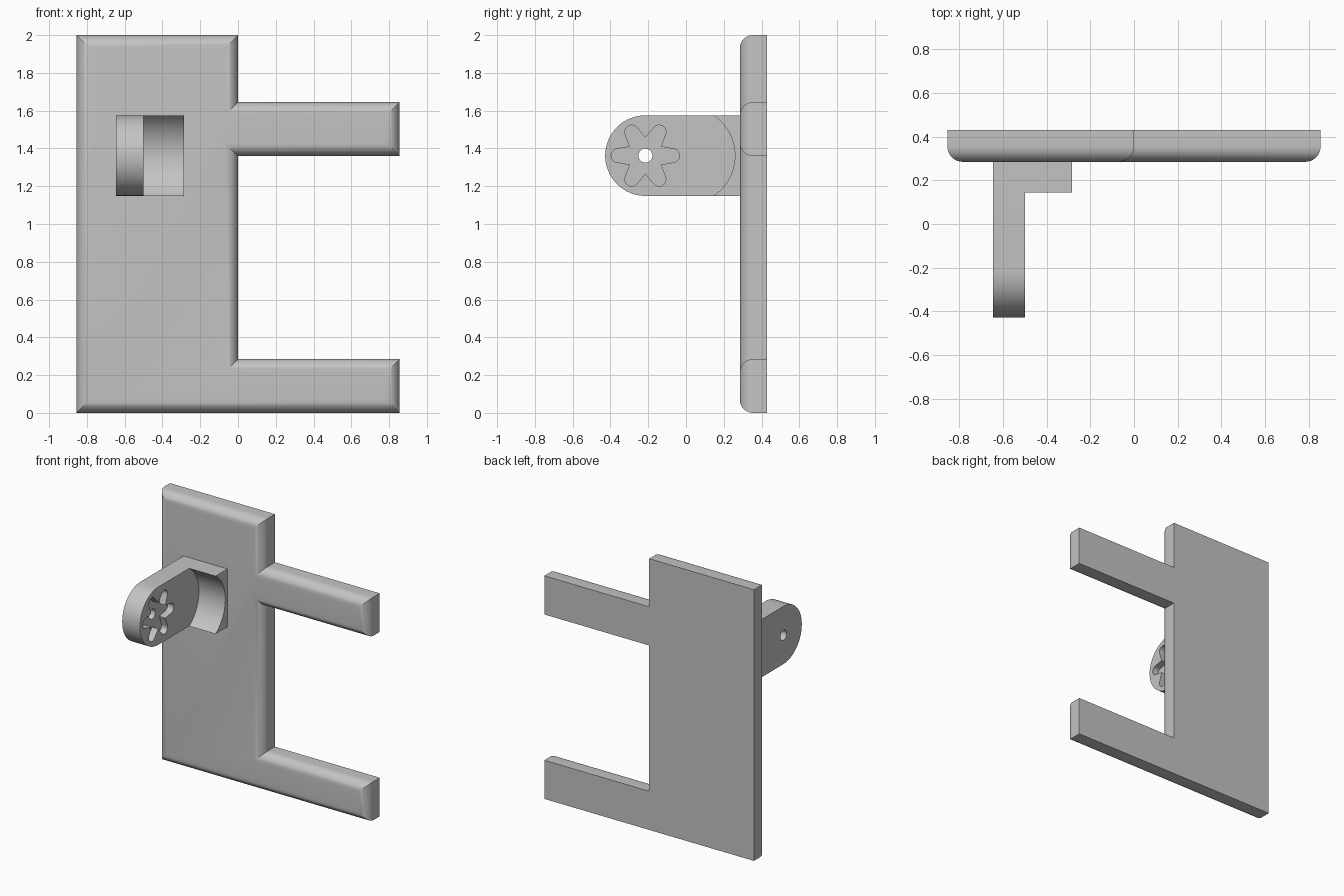
import bpy, bmesh
from math import sin, cos, pi, radians, asin
from mathutils import Vector, Matrix

cube = bpy.data.objects.get("Cube")
if cube:
    bpy.data.objects.remove(cube, do_unlink=True)

# Single matte grey
grey = bpy.data.materials.new("plain grey")
grey.use_nodes = True
grey.diffuse_color = (0.55, 0.55, 0.55, 1)
grey.node_tree.nodes["Principled BSDF"].inputs["Base Color"].default_value = grey.diffuse_color


def prism(name, outline, start, end, axis, round_start=0.0):
    """Extrude a 2D outline along x (outline is y, z) or y (outline is x, z)."""
    def place(p, d):
        return (d, p[0], p[1]) if axis == "x" else (p[0], d, p[1])
    bm = bmesh.new()
    near = [bm.verts.new(place(p, start)) for p in outline]
    far = [bm.verts.new(place(p, end)) for p in outline]
    front = bm.faces.new(near)
    bm.faces.new(far[::-1])
    n = len(outline)
    for i in range(n):
        j = (i + 1) % n
        bm.faces.new((near[j], near[i], far[i], far[j]))
    bmesh.ops.recalc_face_normals(bm, faces=bm.faces)
    if round_start:
        bmesh.ops.bevel(bm, geom=list(front.edges), offset=round_start,
                        offset_type="OFFSET", segments=10, profile=0.5, affect="EDGES")
    mesh = bpy.data.meshes.new(name)
    bm.to_mesh(mesh)
    bm.free()
    mesh.materials.append(grey)
    obj = bpy.data.objects.new(name, mesh)
    bpy.context.collection.objects.link(obj)
    return obj


def arc(cy, cz, r, a0, a1, steps):
    return [(cy + r * cos(a0 + (a1 - a0) * i / steps),
             cz + r * sin(a0 + (a1 - a0) * i / steps)) for i in range(steps + 1)]


def cut(obj, cutter):
    """Subtract the cutter, bake the result and drop the cutter."""
    cutter.hide_render = True
    mod = obj.modifiers.new("cut", "BOOLEAN")
    mod.operation = "DIFFERENCE"
    mod.solver = "EXACT"
    mod.object = cutter
    deps = bpy.context.evaluated_depsgraph_get()
    baked = bpy.data.meshes.new_from_object(obj.evaluated_get(deps))
    obj.modifiers.clear()
    obj.data = baked
    bpy.data.objects.remove(cutter, do_unlink=True)


# Back plate with two side arms, rounded along its front edges
W, PLATE_FRONT, PLATE_BACK = 0.855, 0.285, 0.43
outline = [(-W, 0), (W, 0), (W, 0.285), (0, 0.285), (0, 1.36),
           (W, 1.36), (W, 1.645), (0, 1.645), (0, 2), (-W, 2)]
plate = prism("back_plate", outline, PLATE_FRONT, PLATE_BACK, "y", round_start=0.07)

# Bracket arm with a rounded end
CY, CZ, R = -0.215, 1.362, 0.213
LEFT, RIGHT = -0.645, -0.5
profile = arc(CY, CZ, R, pi / 2, 3 * pi / 2, 40)
profile += [(PLATE_FRONT, CZ - R), (PLATE_FRONT, CZ + R)]
bracket = prism("bracket_arm", profile, LEFT, RIGHT, "x")

# Six-pointed recess and the through hole
star = []
for k in range(6):
    turn = Matrix.Rotation(k * pi / 3, 2)
    lobe = arc(0.145, 0, 0.036, -radians(80), radians(80), 12)
    notch = (0.095 * cos(pi / 6), 0.095 * sin(pi / 6))
    star += [turn @ Vector(p) for p in lobe + [notch]]
star = [(CY + p.x, CZ + p.y) for p in star]
cut(bracket, prism("recess_cutter", star, RIGHT - 0.05, RIGHT + 0.05, "x"))
cut(bracket, prism("hole_cutter", arc(CY, CZ, 0.037, 0, 2 * pi * 31 / 32, 31),
                   LEFT - 0.1, RIGHT + 0.1, "x"))

# Foot beside the arm, hollowed by a cylindrical scoop
scoop_r = 0.256
half = asin(R / scoop_r)
foot = arc(0.145 - scoop_r * cos(half), CZ, scoop_r, -half, half, 28)
foot += [(PLATE_FRONT, CZ + R), (PLATE_FRONT, CZ - R)]
foot = prism("bracket_foot", foot, RIGHT, -0.285, "x")

# Smooth curves, crisp corners
for obj in (plate, bracket, foot):
    bpy.ops.object.select_all(action="DESELECT")
    obj.select_set(True)
    bpy.context.view_layer.objects.active = obj
    bpy.ops.object.shade_smooth_by_angle(angle=radians(30))
